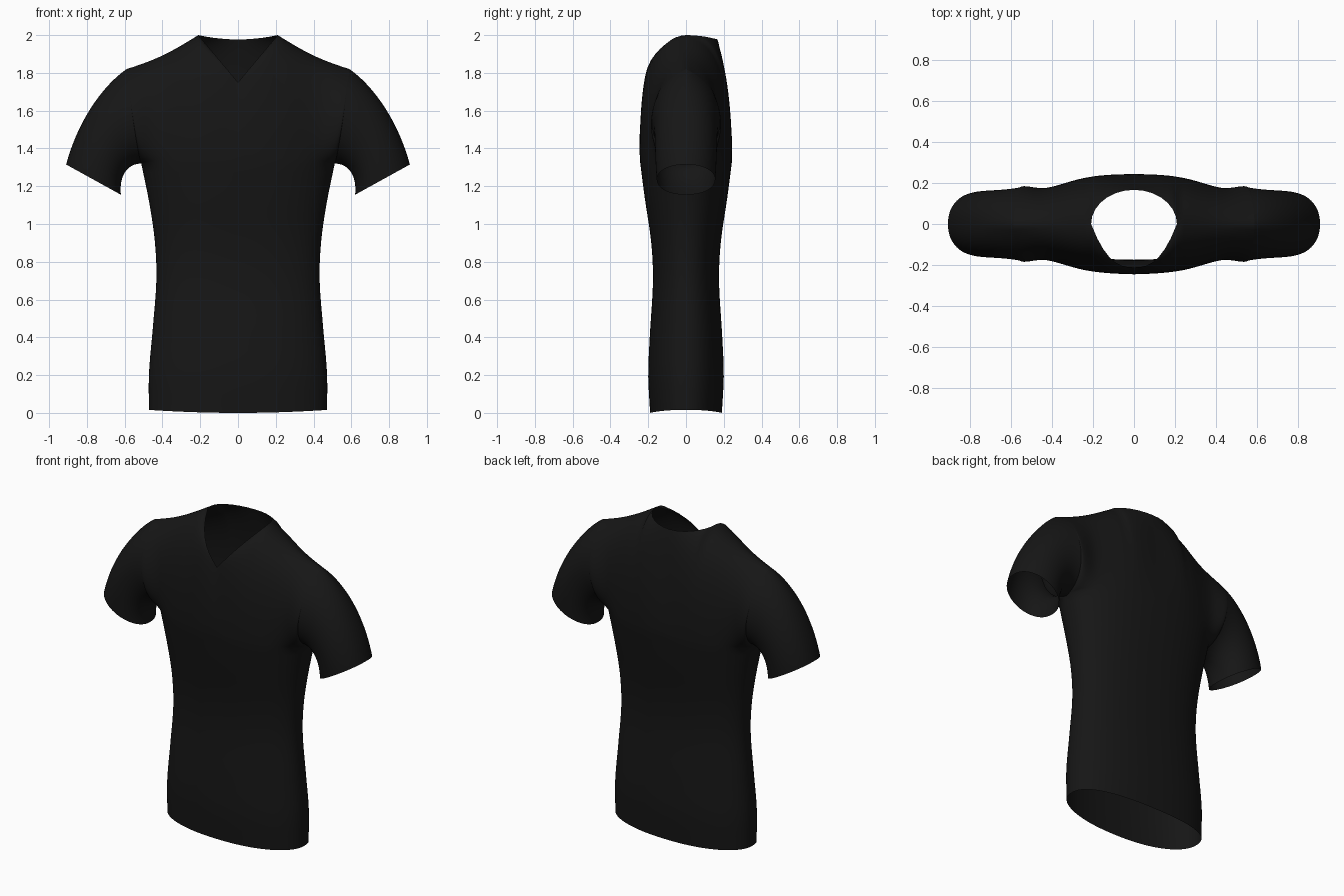
import bpy, bmesh, math
from mathutils import Vector

if "Cube" in bpy.data.objects:
    bpy.data.objects.remove(bpy.data.objects["Cube"])

N, NECK = 28, 7            # columns from centre to side, columns under the neckline
LOW, UP, SLV = 28, 24, 18  # rows below the armpit, rows above it, rows along a sleeve
PIT = 1.32                 # armpit height


def curve(pts, x):
    """Smooth interpolation through a few (x, value) pairs."""
    n = len(pts)
    i = max(k for k in range(n - 1) if k == 0 or pts[k][0] <= x)

    def slope(k):
        a, b = pts[max(k - 1, 0)], pts[min(k + 1, n - 1)]
        return (b[1] - a[1]) / (b[0] - a[0])
    (x0, y0), (x1, y1) = pts[i], pts[i + 1]
    h = x1 - x0
    t = (x - x0) / h
    return (y0 * (1 + 2 * t) * (1 - t) ** 2 + slope(i) * h * t * (1 - t) ** 2
            + y1 * t * t * (3 - 2 * t) + slope(i + 1) * h * t * t * (t - 1))


def bezier(p, t):
    s = 1 - t
    return p[0] * s ** 3 + p[1] * 3 * s * s * t + p[2] * 3 * s * t * t + p[3] * t ** 3


# Body half width and half depth by height
WIDTH = [(0, .472), (.2, .471), (.45, .45), (.7, .432), (.9, .44), (1.1, .468), (PIT, .512)]
DEPTH = [(0, .19), (.2, .2), (.4, .192), (.7, .175), (.9, .184), (1.15, .22), (PIT, .242)]


def body_point(i, z, side):
    a = math.pi / 2 * i / N
    w, d = curve(WIDTH, z), curve(DEPTH, z)
    sx = math.sin(a) ** .87
    cy = max(math.cos(a), 0) ** .87 if i < N else 0
    lift = .016 * sx * sx * (1 - z / PIT)
    return Vector((w * sx, side * d * cy, z + lift))


def top_point(i, side):
    """Neckline (V in front, round behind), then the shoulder seam."""
    if i <= NECK:
        s = i / NECK
        if side < 0:
            return Vector((.21 * s, -.212 * (1 - s ** 2.6), 1.75 + .25 * s))
        a = s * math.pi / 2
        return Vector((.21 * math.sin(a), .167 * math.cos(a) if i < NECK else 0,
                       1.977 + .023 * math.sin(a) ** 2))
    x0 = body_point(NECK, PIT, side).x
    t = (body_point(i, PIT, side).x - x0) / (.512 - x0)
    return Vector((.21 + .38 * t, 0, 2 - .18 * t - .018 * math.sin(math.pi * t)))


def upper_column(i, side):
    p0, p3 = body_point(i, PIT, side), top_point(i, side)
    s = p0.x / .512
    front = side < 0
    y1 = curve([(0, .255), (.43, .238), (.8, .195), (1, .24)], s)
    y2 = curve([(0, .235 if front else .215), (.43, .23), (.8, .19), (1, .24)], s)
    z1 = curve([(0, .15), (.43, .22), (.8, .15), (1, .04)], s)
    z2 = curve([(0, .12 if front else .18), (.43, .012), (.8, .03), (1, .11)], s)
    dx = p3.x - p0.x
    return [p0, Vector((p0.x + dx * .25, side * y1, PIT + z1)),
            Vector((p0.x + dx * .85, side * y2, p3.z - z2)), p3]


def make_object(name, grids):
    """Each grid is (columns of points, flip)."""
    bm = bmesh.new()
    for cols, flip in grids:
        vs = [[bm.verts.new(p) for p in c] for c in cols]
        for a, b in zip(vs, vs[1:]):
            for j in range(len(a) - 1):
                q = [a[j], b[j], b[j + 1], a[j + 1]]
                bm.faces.new(q[::-1] if flip else q)
    bmesh.ops.remove_doubles(bm, verts=bm.verts, dist=.0004)
    me = bpy.data.meshes.new(name)
    bm.to_mesh(me)
    bm.free()
    ob = bpy.data.objects.new(name, me)
    bpy.context.collection.objects.link(ob)
    me.materials.append(fabric)
    for p in me.polygons:
        p.use_smooth = True
    m = ob.modifiers.new("mirror", 'MIRROR')
    m.use_clip = True
    m.merge_threshold = .0005
    return ob


fabric = bpy.data.materials.new("black_fabric")
fabric.diffuse_color = (.008, .008, .008, 1)
fabric.use_nodes = True
fabric.node_tree.nodes["Principled BSDF"].inputs["Base Color"].default_value = fabric.diffuse_color

# Shirt body: front and back panels, sewn at side and shoulder
panels = []
for side in (-1, 1):
    cols = []
    for i in range(N + 1):
        col = [body_point(i, PIT * j / LOW, side) for j in range(LOW)]
        up = upper_column(i, side)
        col += [bezier(up, j / UP) for j in range(UP + 1)]
        cols.append(col)
    panels.append((cols, side > 0))
make_object("shirt_body", panels)


# Sleeves: swept from the armhole to the open cuff
def sleeve_ring(inner, outer, depth, v, side):
    a, b = Vector((inner[0], 0, inner[1])), Vector((outer[0], 0, outer[1]))
    c = math.cos(math.pi * v)
    s = max(math.sin(math.pi * v), 0) ** .9 if 0 < v < 1 else 0
    p = (a + b) / 2 - (b - a) / 2 * c
    p.y = side * depth * s
    return p


halves = []
for side in (-1, 1):
    hole = upper_column(N, side)
    rows = []
    for k in range(UP + 1):
        v = k / UP
        path = [bezier(hole, v),
                sleeve_ring((.59, 1.32), (.72, 1.73), .16, v, side),
                sleeve_ring((.63, 1.25), (.85, 1.54), .168, v, side),
                sleeve_ring((.62, 1.155), (.91, 1.315), .155, v, side)]
        rows.append([bezier(path, t / SLV) for t in range(SLV + 1)])
    halves.append((rows, side < 0))
make_object("sleeves", halves)
